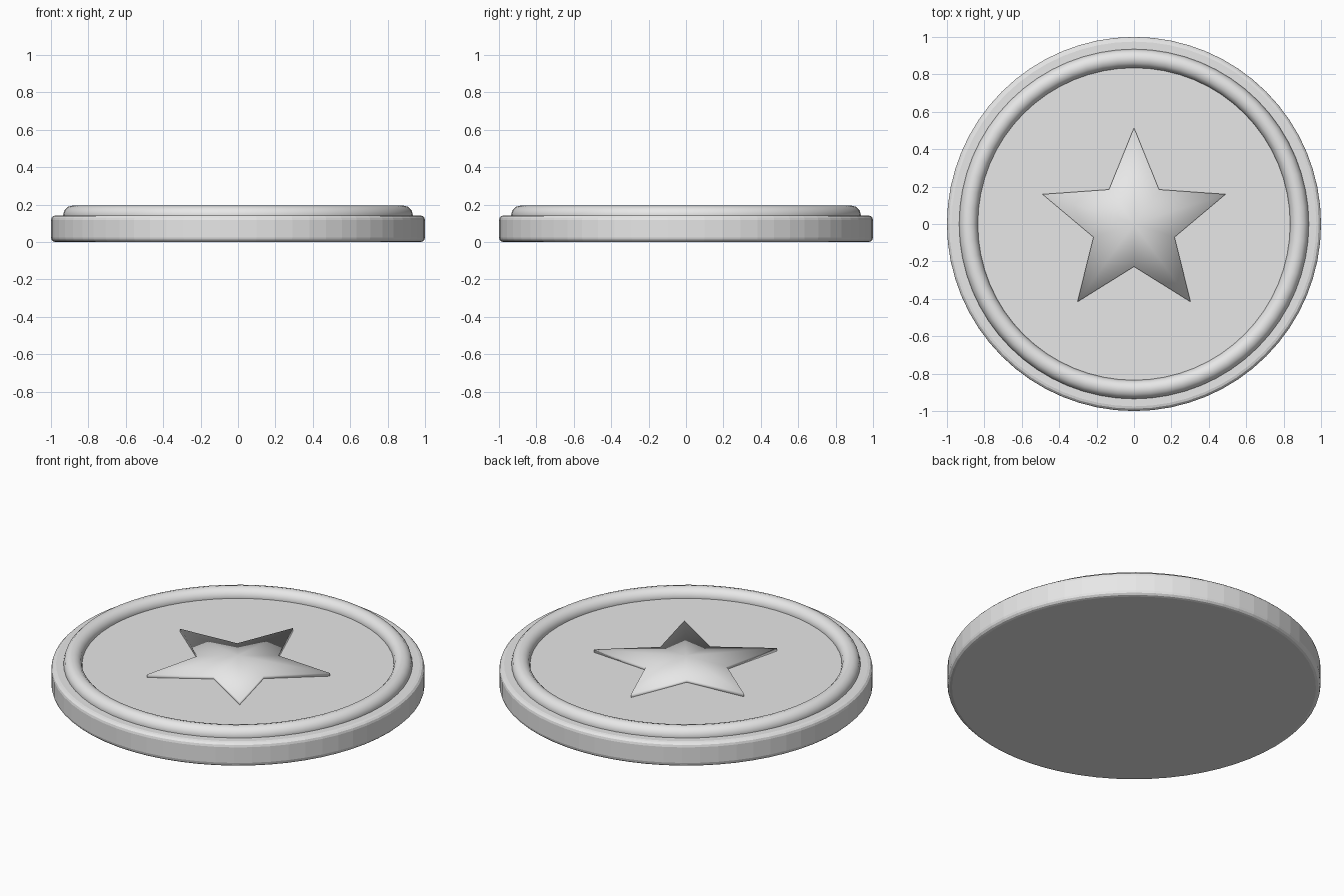
import bpy, bmesh, math

if "Cube" in bpy.data.objects:
    bpy.data.objects.remove(bpy.data.objects["Cube"])

grey = bpy.data.materials.new("light grey")
grey.diffuse_color = (0.8, 0.8, 0.8, 1)
grey.use_nodes = True
grey.node_tree.nodes["Principled BSDF"].inputs["Base Color"].default_value = grey.diffuse_color

# Coin disc with rounded rims
bpy.ops.mesh.primitive_cylinder_add(vertices=64, radius=1, depth=0.142, location=(0, 0, 0.071))
disc = bpy.context.object
disc.name = "disc"
bevel = disc.modifiers.new("rounded rim", 'BEVEL')
bevel.width = 0.025
bevel.segments = 3
bevel.limit_method = 'ANGLE'
bevel.angle_limit = math.radians(40)
disc.data.materials.append(grey)

# Raised rounded ring near the edge
bpy.ops.mesh.primitive_torus_add(major_radius=0.885, minor_radius=0.05,
                                 major_segments=64, minor_segments=12,
                                 location=(0, 0, 0.145))
ring = bpy.context.object
ring.name = "raised_ring"
bpy.ops.object.shade_smooth()
ring.data.materials.append(grey)

# Raised star: low wall with a shallow peaked top, softly shaded throughout
bm = bmesh.new()


def star_loop(z):
    loop = []
    for i in range(10):
        r = 0.515 if i % 2 == 0 else 0.228
        a = math.pi / 2 + i * math.pi / 5
        loop.append(bm.verts.new((r * math.cos(a), r * math.sin(a), z)))
    return loop


low, high = star_loop(0.135), star_loop(0.16)
peak = bm.verts.new((0, 0, 0.194))
for i in range(10):
    j = (i + 1) % 10
    bm.faces.new((low[i], low[j], high[j], high[i]))
    bm.faces.new((high[i], high[j], peak))
bm.faces.new(low[::-1])
for f in bm.faces:
    f.smooth = True
mesh = bpy.data.meshes.new("star")
bm.to_mesh(mesh)
bm.free()
mesh.materials.append(grey)
star = bpy.data.objects.new("star", mesh)
bpy.context.collection.objects.link(star)
